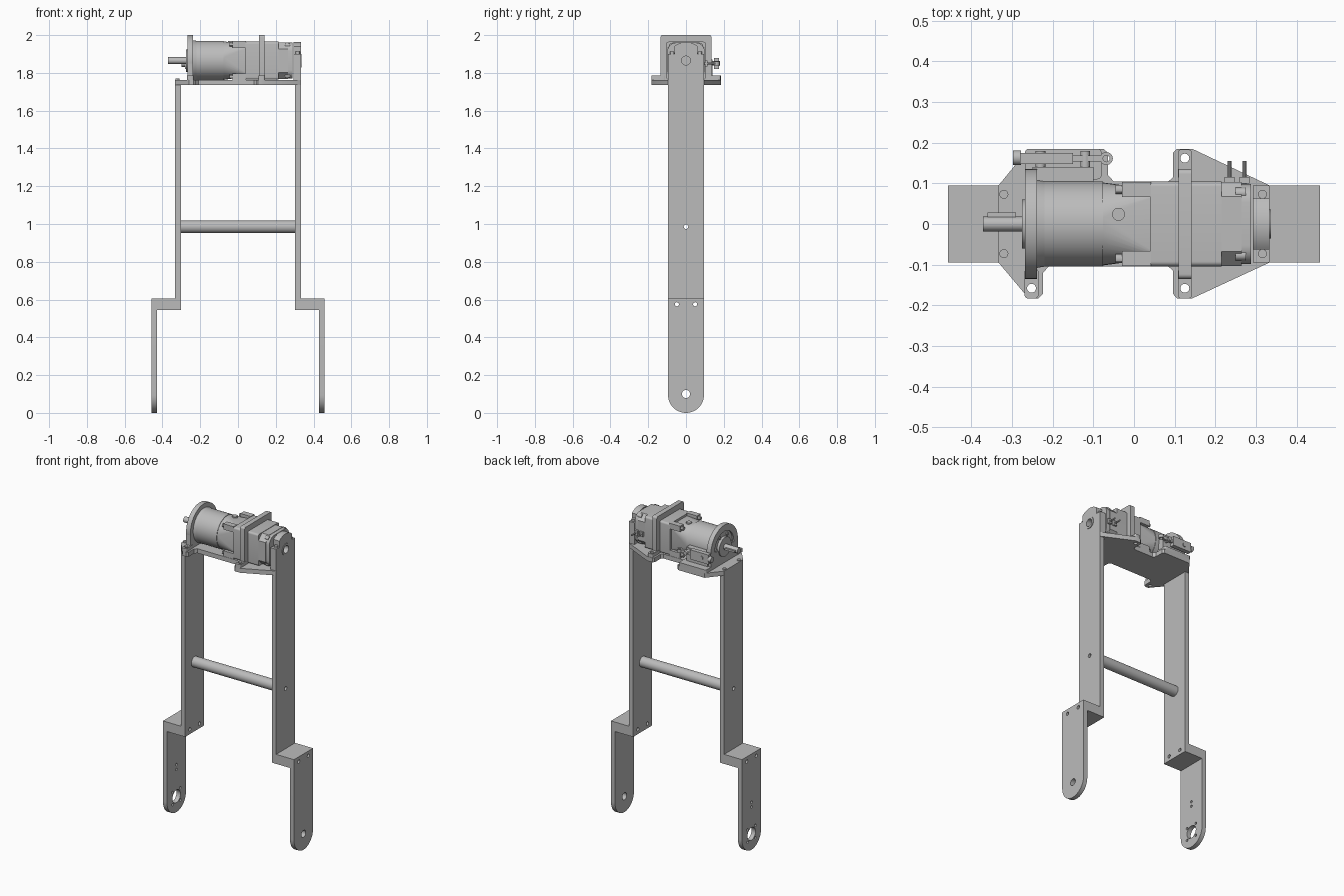
import bpy, bmesh, math
from math import cos, sin, pi, radians

old = bpy.data.objects.get("Cube")
if old:
    bpy.data.objects.remove(old, do_unlink=True)

grey = bpy.data.materials.new("machined grey")
grey.use_nodes = True
grey.diffuse_color = (0.5, 0.5, 0.5, 1)
grey.node_tree.nodes["Principled BSDF"].inputs["Base Color"].default_value = (0.5, 0.5, 0.5, 1)

AXIS_Z = 1.865   # drive axis height
W = 0.095        # half width of the legs


def place(axis, a, b, t):
    return {"x": (t, a, b), "y": (a, t, b), "z": (a, b, t)}[axis]


def prism(name, pts, axis, lo, hi, top=None):
    """Extrude a 2D outline along an axis; top is an optional end outline."""
    bm = bmesh.new()
    r0 = [bm.verts.new(place(axis, a, b, lo)) for a, b in pts]
    r1 = [bm.verts.new(place(axis, a, b, hi)) for a, b in (top or pts)]
    n = len(pts)
    bm.faces.new(r0)
    bm.faces.new(r1)
    for i in range(n):
        bm.faces.new((r0[i], r0[(i + 1) % n], r1[(i + 1) % n], r1[i]))
    bmesh.ops.recalc_face_normals(bm, faces=bm.faces)
    me = bpy.data.meshes.new(name)
    bm.to_mesh(me)
    bm.free()
    me.materials.append(grey)
    ob = bpy.data.objects.new(name, me)
    bpy.context.collection.objects.link(ob)
    return ob


def arc(cx, cy, r, a0=0, a1=360, n=40):
    full = a1 - a0 == 360
    m = n if full else n + 1
    return [(cx + r * cos(radians(a0 + (a1 - a0) * i / n)),
             cy + r * sin(radians(a0 + (a1 - a0) * i / n))) for i in range(m)]


def box(name, x0, x1, y0, y1, z0, z1):
    return prism(name, [(x0, y0), (x1, y0), (x1, y1), (x0, y1)], "z", z0, z1)


def cyl(name, axis, a, b, r, lo, hi, r2=None, n=40):
    return prism(name, arc(a, b, r, n=n), axis, lo, hi, arc(a, b, r2, n=n) if r2 else None)


def rounded(a0, a1, b0, b1, r, n=6):
    return (arc(a1 - r, b1 - r, r, 0, 90, n) + arc(a0 + r, b1 - r, r, 90, 180, n)
            + arc(a0 + r, b0 + r, r, 180, 270, n) + arc(a1 - r, b0 + r, r, 270, 360, n))


def cut(ob, *cutters):
    for c in cutters:
        c.hide_render = True
        c.hide_viewport = False
        m = ob.modifiers.new("cut", "BOOLEAN")
        m.operation, m.solver, m.object = "DIFFERENCE", "EXACT", c
    bpy.context.view_layer.update()
    me = bpy.data.meshes.new_from_object(ob.evaluated_get(bpy.context.evaluated_depsgraph_get()))
    ob.modifiers.clear()
    ob.data = me
    for c in cutters:
        bpy.data.objects.remove(c, do_unlink=True)
    return ob


def bore(axis, a, b, r, lo, hi):
    return cyl("cutter", axis, a, b, r, lo, hi, n=20)


# Legs: upper plate, offset block and round-ended lower plate on each side
for side, s in (("left", 1), ("right", -1)):
    def xs(a, b):
        return min(s * a, s * b), max(s * a, s * b)
    lo, hi = xs(0.303, 0.333)
    upper = prism(side + "_upper_leg", [(-W, 0.605), (W, 0.605), (W, 1.735), (-W, 1.735)], "x", lo, hi)
    cut(upper, bore("x", 0, 0.985, 0.012, lo - 0.1, hi + 0.1))
    lo, hi = xs(0.303, 0.435)
    block = prism(side + "_offset_block", [(-W, 0.545), (W, 0.545), (W, 0.605), (-W, 0.605)], "x", lo, hi)
    cut(block, *[bore("x", y, 0.575, 0.011, lo - 0.1, hi + 0.1) for y in (-0.048, 0.048)])
    lo, hi = xs(0.43, 0.458)
    lower = prism(side + "_lower_leg", [(W, 0.605), (-W, 0.605)] + arc(0, W, W, 180, 360, 24), "x", lo, hi)
    holes = [(-0.048, 0.575, 0.011), (0.048, 0.575, 0.011), (0, 0.1, 0.022 if s > 0 else 0.04)]
    if s < 0:
        holes += [(0, 0.27, 0.008), (0, 0.3, 0.008)]
        holes += [(0.055 * cos(a), 0.1 + 0.055 * sin(a), 0.008) for a in (pi / 4, 3 * pi / 4, 5 * pi / 4, 7 * pi / 4)]
    cut(lower, *[bore("x", y, z, r, lo - 0.05, hi + 0.05) for y, z, r in holes])

# Hollow cross rod
cut(cyl("cross_rod", "x", 0, 0.985, 0.033, -0.303, 0.303), bore("x", 0, 0.985, 0.012, -0.4, 0.4))

# Base plate with mounting ears
outline = [(-0.333, -W), (-0.27, -0.17), (-0.26, -0.183), (-0.235, -0.183), (-0.224, -0.172),
           (-0.224, -0.12), (-0.21, -0.105), (0.085, -0.105), (0.096, -0.115), (0.096, -0.172),
           (0.106, -0.183), (0.143, -0.183), (0.333, -W), (0.333, W), (0.143, 0.185),
           (0.106, 0.185), (0.096, 0.175), (0.096, 0.115), (0.085, 0.105), (-0.05, 0.105),
           (-0.064, 0.12), (-0.064, 0.175), (-0.075, 0.185), (-0.26, 0.185), (-0.27, 0.172), (-0.333, W)]
ears = [(-0.252, -0.158), (0.125, -0.158), (0.125, 0.162)]
cut(prism("base_plate", outline, "z", 1.735, 1.763),
    *[bore("z", x, y, 0.011, 1.7, 1.8) for x, y in ears])

# Flange feet standing on the ears
for i, (x, y) in enumerate(ears):
    s = 1 if y > 0 else -1
    foot = prism("flange_foot_%d" % i, rounded(x - 0.017, x + 0.017, min(s * 0.11, s * 0.183),
                 max(s * 0.11, s * 0.183), 0.008), "z", 1.763, 1.785)
    cut(foot, bore("z", x, y, 0.011, 1.7, 1.85))

# Plate screws
for s in (-1, 1):
    cyl("plate_screw", "z", -0.32, s * 0.073, 0.011, 1.76, 1.77, n=16)
    cyl("cap_screw", "z", 0.316, s * 0.073, 0.011, 1.89, 1.912, n=16)

# Bearing block above the left leg with arched cap
cap = [(-W, 1.763), (W, 1.763), (W, 1.9), (0.062, 1.9)] + arc(0, AXIS_Z, 0.098, 50, 130, 16) + [(-0.062, 1.9), (-W, 1.9)]
cut(prism("bearing_block", cap, "x", 0.293, 0.333), bore("x", 0, AXIS_Z, 0.03, 0.28, 0.4))
cut(cyl("bearing_ring", "x", 0, AXIS_Z, 0.036, 0.31, 0.337), bore("x", 0, AXIS_Z, 0.024, 0.28, 0.4))

# Round front flange and its lower web
cut(cyl("round_flange", "x", 0, AXIS_Z, 0.135, -0.268, -0.238, n=64),
    box("cutter", -0.3, -0.2, -0.2, 0.2, 1.6, 1.763), bore("x", 0, AXIS_Z, 0.095, -0.3, -0.258))
box("flange_web", -0.268, -0.238, -0.134, 0.134, 1.763, 1.86)

# Output shaft, key and boss
cyl("shaft_boss", "x", 0, AXIS_Z, 0.06, -0.275, -0.25)
cyl("output_shaft", "x", 0, AXIS_Z, 0.018, -0.371, -0.25, n=24)
box("shaft_key", -0.36, -0.29, 0.01, 0.028, AXIS_Z - 0.006, AXIS_Z + 0.006)
for k in range(6):
    a = k * pi / 3
    cyl("flange_screw", "x", 0.075 * cos(a), AXIS_Z + 0.075 * sin(a), 0.009, -0.266, -0.25, n=12)

# Gearbox barrel
cyl("barrel_collar", "x", 0, AXIS_Z, 0.108, -0.24, -0.215, 0.104, 64)
cyl("gear_barrel", "x", 0, AXIS_Z, 0.105, -0.22, -0.076, n=64)

# Adapter neck with corner lugs
prism("adapter_neck", arc(0, AXIS_Z, 0.102, n=40), "x", -0.076, 0.045, rounded(-0.085, 0.085, 1.78, 1.95, 0.02, 9)[:40])
for sy in (-1, 1):
    for sz in (-1, 1):
        y, z = sy * 0.085, AXIS_Z + sz * 0.085
        box("corner_lug", -0.03, 0.042, y - 0.018, y + 0.018, z - 0.018, z + 0.018)
        cyl("lug_screw", "x", y, z, 0.011, -0.045, -0.028, n=12)
        cyl("motor_screw", "x", 0.9 * y, AXIS_Z + sz * 0.08, 0.013, 0.25, 0.275, n=16)
cyl("filler_plug", "z", -0.038, 0.024, 0.016, 1.94, 1.968, n=20)

# Motor housing, square flange and end bell
prism("motor_housing", rounded(-0.104, 0.104, 1.765, 1.965, 0.012), "x", 0.04, 0.215)
cut(prism("square_flange", rounded(-0.135, 0.135, 1.763, 2.0, 0.012), "x", 0.11, 0.141),
    box("cutter", 0, 0.2, -0.2, 0.2, 1.6, 1.763))
prism("motor_rear", rounded(-0.103, 0.103, 1.768, 1.962, 0.035, 1), "x", 0.215, 0.265)
prism("end_bell", rounded(-0.098, 0.098, 1.77, 1.96, 0.045), "x", 0.265, 0.288)
for x in (0.235, 0.272):
    cyl("wire_pin", "y", x, 1.85, 0.005, 0.09, 0.155, n=10)
    box("pin_socket", x - 0.012, x + 0.012, 0.1, 0.115, 1.835, 1.865)

# Brake lever unit behind the barrel
prism("brake_mount", rounded(-0.268, -0.08, 0.11, 0.185, 0.01), "z", 1.763, 1.785)
box("brake_body", -0.25, -0.1, 0.1, 0.14, 1.785, 1.87)
box("brake_slide", -0.28, -0.15, 0.148, 0.175, 1.82, 1.88)
box("brake_arm", -0.29, -0.08, 0.154, 0.168, 1.84, 1.86)
cyl("brake_knob", "x", 0.163, 1.85, 0.018, -0.298, -0.278, n=16)
for x in (-0.23, -0.12):
    cyl("brake_post", "y", x, 1.85, 0.012, 0.1, 0.18, n=16)
cut(cyl("brake_eyelet", "z", -0.068, 0.161, 0.016, 1.84, 1.86, n=20), bore("z", -0.068, 0.161, 0.008, 1.8, 1.9))

# Smooth round surfaces, keep edges sharp
bpy.ops.object.select_all(action="DESELECT")
for ob in bpy.context.scene.objects:
    if ob.type == "MESH" and grey.name in ob.data.materials:
        ob.select_set(True)
        bpy.context.view_layer.objects.active = ob
bpy.ops.object.shade_smooth_by_angle(angle=radians(30))
